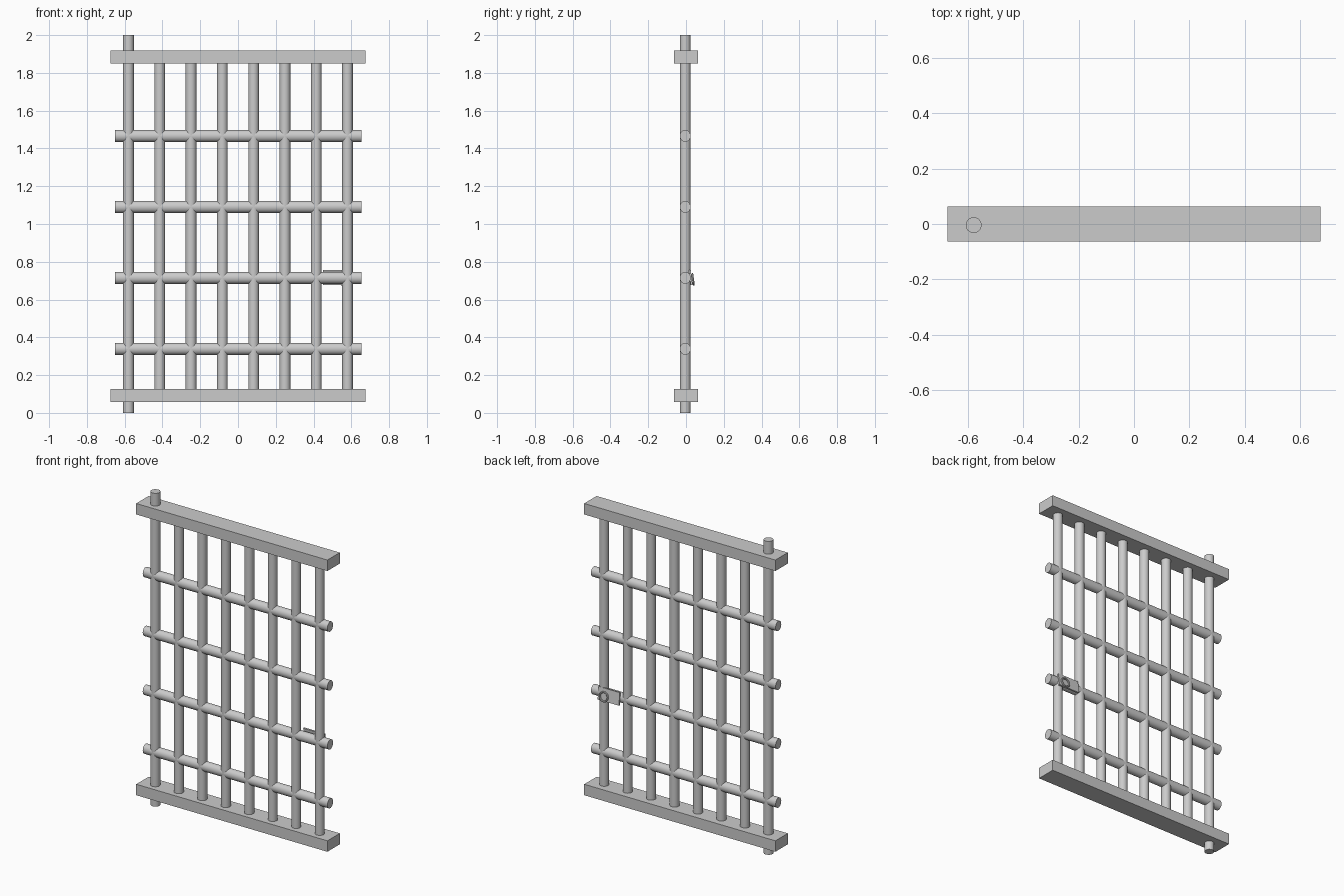
import bpy
from math import radians, pi

if "Cube" in bpy.data.objects:
    bpy.data.objects.remove(bpy.data.objects["Cube"])

BAR_Y = -0.004


def box(name, centre, size, tilt=0.0):
    bpy.ops.mesh.primitive_cube_add(size=1, location=centre, rotation=(tilt, 0, 0))
    ob = bpy.context.object
    ob.name = name
    ob.scale = size
    return ob


def smooth(ob):
    bpy.ops.object.shade_smooth_by_angle(angle=radians(35))
    return ob


def rod(name, centre, radius, length, rot=(0, 0, 0)):
    bpy.ops.mesh.primitive_cylinder_add(vertices=32, radius=radius, depth=length,
                                        location=centre, rotation=rot)
    ob = bpy.context.object
    ob.name = name
    return smooth(ob)


# Top and bottom beams
box("top_beam", (0, 0, 1.884), (1.35, 0.125, 0.07))
box("bottom_beam", (0, 0, 0.092), (1.35, 0.125, 0.07))

# Vertical bars; the first one is the full-height hinge post
for i in range(8):
    x = -0.58 + i * 1.16 / 7
    if i == 0:
        rod("hinge_post", (x, BAR_Y, 1.0), 0.0285, 2.0)
    else:
        rod(f"vertical_bar_{i}", (x, BAR_Y, 0.988), 0.0285, 1.76)

# Horizontal bars, slightly taller than deep
for i in range(4):
    ob = rod(f"horizontal_bar_{i + 1}", (0.002, BAR_Y, 0.339 + i * 0.3757),
             0.0285, 1.304, (0, pi / 2, 0))
    ob.scale = (1.11, 1, 1)

# Lock plate on the back with a hanging ring pull
box("lock_plate", (0.525, 0.025, 0.717), (0.15, 0.01, 0.08), radians(7))
bpy.ops.mesh.primitive_torus_add(major_radius=0.028, minor_radius=0.0055,
                                 major_segments=32, minor_segments=10,
                                 location=(0.555, 0.037, 0.707),
                                 rotation=(radians(98), 0, 0))
bpy.context.object.name = "ring_pull"
smooth(bpy.context.object)
